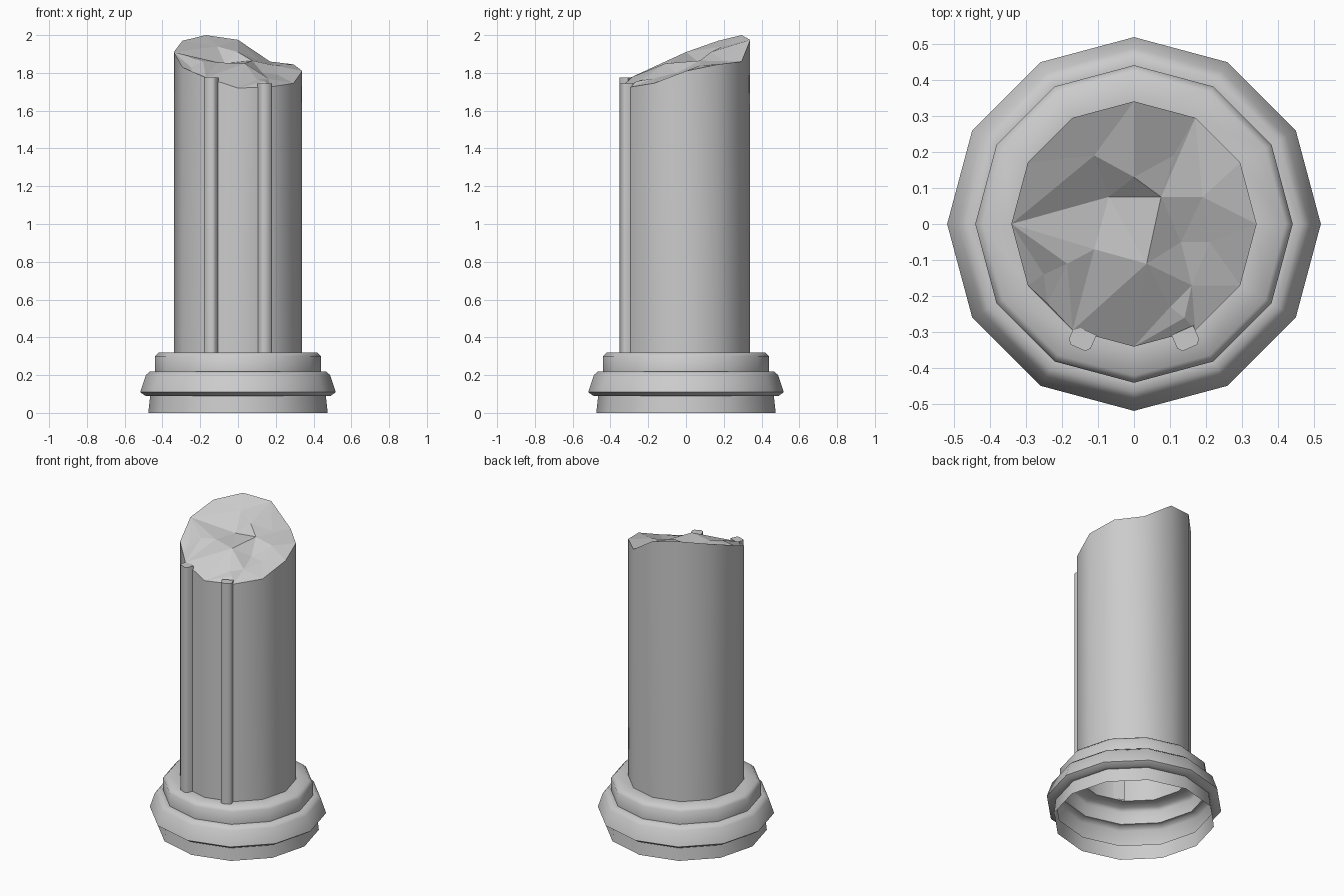
import bpy, bmesh, math
from mathutils import Vector, geometry

if "Cube" in bpy.data.objects:
    bpy.data.objects.remove(bpy.data.objects["Cube"])

SIDES = 12
RADIUS = 0.34
BASE_TOP = 0.32

stone = bpy.data.materials.new("grey stone")
stone.use_nodes = True
grey = (0.6, 0.6, 0.6, 1)
stone.diffuse_color = grey
stone.node_tree.nodes["Principled BSDF"].inputs["Base Color"].default_value = grey


def finish(bm, name, angle=None):
    mesh = bpy.data.meshes.new(name)
    bm.to_mesh(mesh)
    bm.free()
    obj = bpy.data.objects.new(name, mesh)
    bpy.context.collection.objects.link(obj)
    mesh.materials.append(stone)
    if angle:
        bpy.ops.object.select_all(action="DESELECT")
        obj.select_set(True)
        bpy.context.view_layer.objects.active = obj
        bpy.ops.object.shade_smooth_by_angle(angle=math.radians(angle))
    return obj


def ring(bm, radius, heights):
    step = 2 * math.pi / SIDES
    return [bm.verts.new((radius * math.cos(i * step), radius * math.sin(i * step), z))
            for i, z in enumerate(heights)]


def bridge(bm, low, high):
    n = len(low)
    for i in range(n):
        j = (i + 1) % n
        bm.faces.new((low[i], low[j], high[j], high[i]))


# Moulded base, open underneath
bm = bmesh.new()
profile = [(0.475, 0), (0.465, 0.09), (0.49, 0.09), (0.518, 0.11), (0.488, 0.2),
           (0.465, 0.22), (0.44, 0.22), (0.44, 0.3), (0.42, BASE_TOP), (RADIUS, BASE_TOP)]
rings = [ring(bm, r, [z] * SIDES) for r, z in profile]
for low, high in zip(rings, rings[1:]):
    bridge(bm, low, high)
finish(bm, "base_moulding", 55)

# Shaft wall with an uneven broken rim, counter-clockwise from +x
rim = [1.81, 1.845, 1.86, 1.975, 2.0, 1.97, 1.91, 1.83, 1.775, 1.72, 1.725, 1.745]
bm = bmesh.new()
upper = ring(bm, RADIUS, rim)
bridge(bm, ring(bm, RADIUS, [BASE_TOP] * SIDES), upper)
rim_points = [v.co.copy() for v in upper]
finish(bm, "shaft", 40)

# Jagged fracture surface
crags = [(-0.11, 0.19, 1.94), (0, 0.13, 1.91), (-0.07, 0.075, 1.85), (0.075, 0.075, 1.865),
         (0.11, 0.19, 1.87), (0.19, 0.075, 1.84), (0.13, -0.05, 1.8), (0.21, -0.05, 1.79),
         (0.035, -0.11, 1.85), (-0.11, -0.07, 1.855), (-0.185, -0.11, 1.86),
         (-0.25, -0.14, 1.83), (-0.24, -0.22, 1.79), (0.1, -0.23, 1.765),
         (0.16, -0.17, 1.77), (0.14, -0.26, 1.755)]
points = rim_points + [Vector(p) for p in crags]
creases = [(6, 12), (12, 13), (13, 15), (6, 14), (14, 15), (15, 20), (20, 25),
           (20, 21), (21, 22), (6, 22), (3, 13), (2, 15), (15, 18), (18, 19)]
outline = [(i, (i + 1) % SIDES) for i in range(SIDES)]
verts, _, faces, *_ = geometry.delaunay_2d_cdt(
    [p.xy for p in points], outline + creases, [], 0, 1e-6)
bm = bmesh.new()
made = []
for v in verts:
    nearest = min(points, key=lambda p: (p.xy - v).length)
    made.append(bm.verts.new((v.x, v.y, nearest.z)))
for f in faces:
    bm.faces.new([made[i] for i in f])
bmesh.ops.recalc_face_normals(bm, faces=bm.faces)
if sum(f.normal.z for f in bm.faces) < 0:
    bmesh.ops.reverse_faces(bm, faces=bm.faces)
finish(bm, "broken_top")

# Raised ribs on the front of the shaft
section = [(-0.033, -0.02), (0.033, -0.02), (0.033, 0.02), (0.022, 0.033),
           (-0.022, 0.033), (-0.033, 0.02)]
for name, side, top in (("left_rib", 1, 1.745), ("right_rib", -1, 1.775)):
    turn = math.radians(side * 24)
    out = Vector((math.sin(turn), -math.cos(turn), 0))
    across = Vector((math.cos(turn), math.sin(turn), 0))
    centre = Vector((side * 0.142, -0.313, 0))
    bm = bmesh.new()
    loops = [[bm.verts.new(centre + across * a + out * b + Vector((0, 0, z)))
              for a, b in section] for z in (BASE_TOP, top)]
    bridge(bm, *loops)
    bm.faces.new(loops[1])
    bmesh.ops.recalc_face_normals(bm, faces=bm.faces)
    finish(bm, name, 50)
